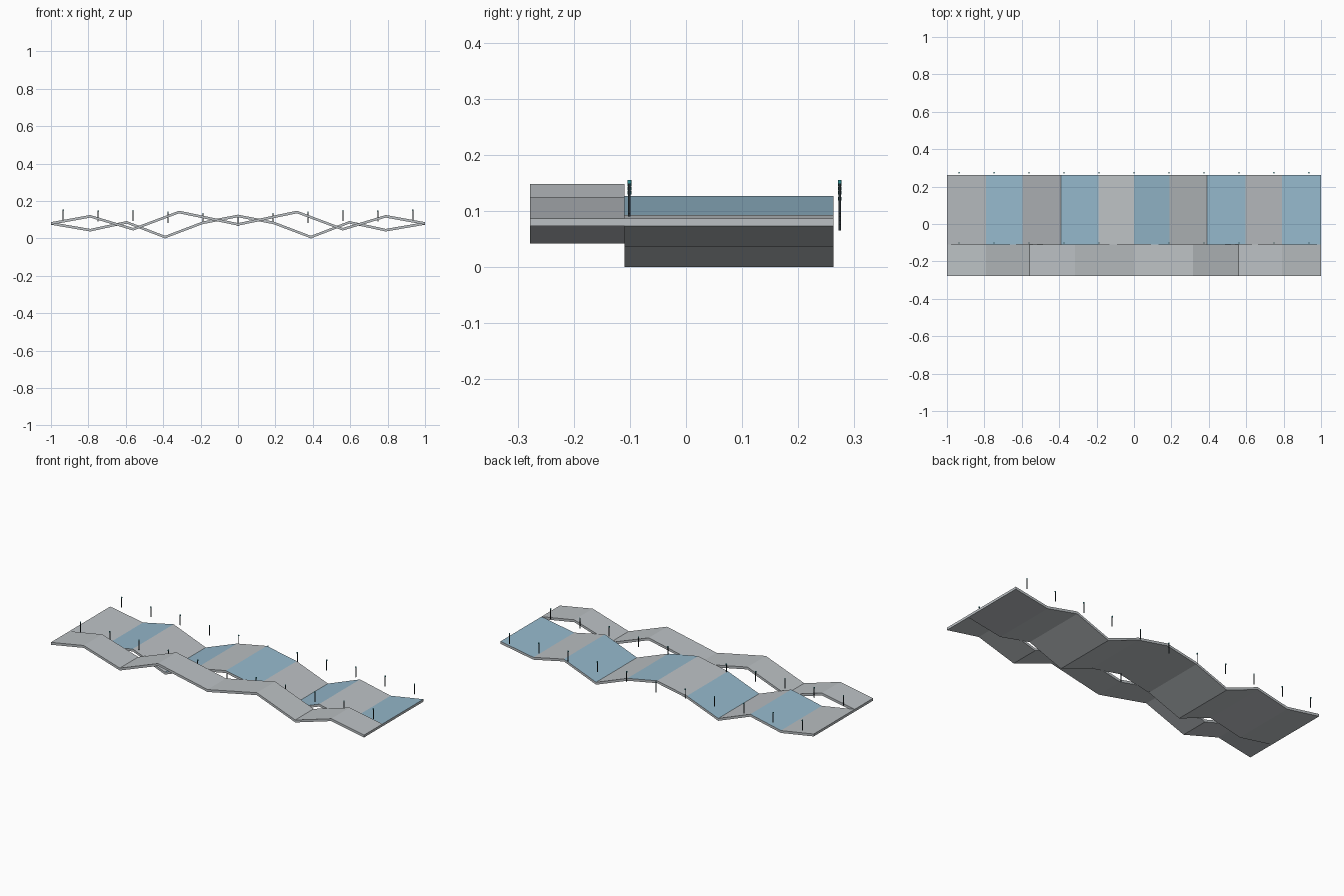
import bpy
import bmesh

if "Cube" in bpy.data.objects:
    bpy.data.objects.remove(bpy.data.objects["Cube"], do_unlink=True)


def material(name, color):
    m = bpy.data.materials.new(name)
    m.use_nodes = True
    m.diffuse_color = (*color, 1)
    m.node_tree.nodes["Principled BSDF"].inputs["Base Color"].default_value = (*color, 1)
    return m


GREY = material("light grey", (0.50, 0.53, 0.55))
BLUE = material("pale blue", (0.30, 0.48, 0.60))
DARK = material("dark metal", (0.02, 0.03, 0.035))
TEAL = material("teal", (0.03, 0.30, 0.33))


def finish(name, bm, mats):
    bmesh.ops.recalc_face_normals(bm, faces=bm.faces)
    mesh = bpy.data.meshes.new(name)
    bm.to_mesh(mesh)
    bm.free()
    for m in mats:
        mesh.materials.append(m)
    ob = bpy.data.objects.new(name, mesh)
    bpy.context.collection.objects.link(ob)
    return ob


def folded_deck(name, half, y0, y1, thick, striped):
    """Zigzag slab from a half profile of (x, centre z), mirrored about x = 0."""
    profile = [(-x, z) for x, z in reversed(half[1:])] + half
    bm = bmesh.new()
    rings = [[bm.verts.new((x, y, z + dz * thick / 2))
              for y, dz in ((y0, -1), (y1, -1), (y1, 1), (y0, 1))] for x, z in profile]
    for i, (a, b) in enumerate(zip(rings, rings[1:])):
        for k in range(4):
            f = bm.faces.new((a[k], a[(k + 1) % 4], b[(k + 1) % 4], b[k]))
            # every second panel is blue on its upper side
            f.material_index = int(striped and k == 2 and i % 2 == 1)
    bm.faces.new(rings[0])
    bm.faces.new(rings[-1])
    return finish(name, bm, [GREY, BLUE])


# Two folded decks side by side
folded_deck("wide_deck", [(0, 0.120), (0.19, 0.083), (0.39, 0.007), (0.595, 0.086),
                          (0.79, 0.044), (1, 0.080)], -0.11, 0.263, 0.014, True)
folded_deck("narrow_deck", [(0, 0.075), (0.315, 0.141), (0.56, 0.049),
                            (0.79, 0.118), (1, 0.080)], -0.278, -0.11, 0.014, False)


def cylinder(bm, x, y, z0, z1, r, index):
    ret = bmesh.ops.create_cone(bm, cap_ends=True, segments=12, radius1=r, radius2=r, depth=z1 - z0)
    bmesh.ops.translate(bm, verts=ret["verts"], vec=(x, y, (z0 + z1) / 2))
    for f in {f for v in ret["verts"] for f in v.link_faces}:
        f.material_index = index


# Rows of slim lamp posts with teal heads
tops = [0.125, 0.136, 0.143, 0.153, 0.150, 0.155]
for name, y in (("front_lamp_post", -0.101), ("back_lamp_post", 0.274)):
    for i in range(-5, 6):
        top = tops[abs(i)]
        bm = bmesh.new()
        cylinder(bm, i * 0.187, y, top - 0.06, top - 0.006, 0.0025, 0)
        cylinder(bm, i * 0.187, y, top - 0.006, top, 0.0035, 1)
        finish(name, bm, [DARK, TEAL])
